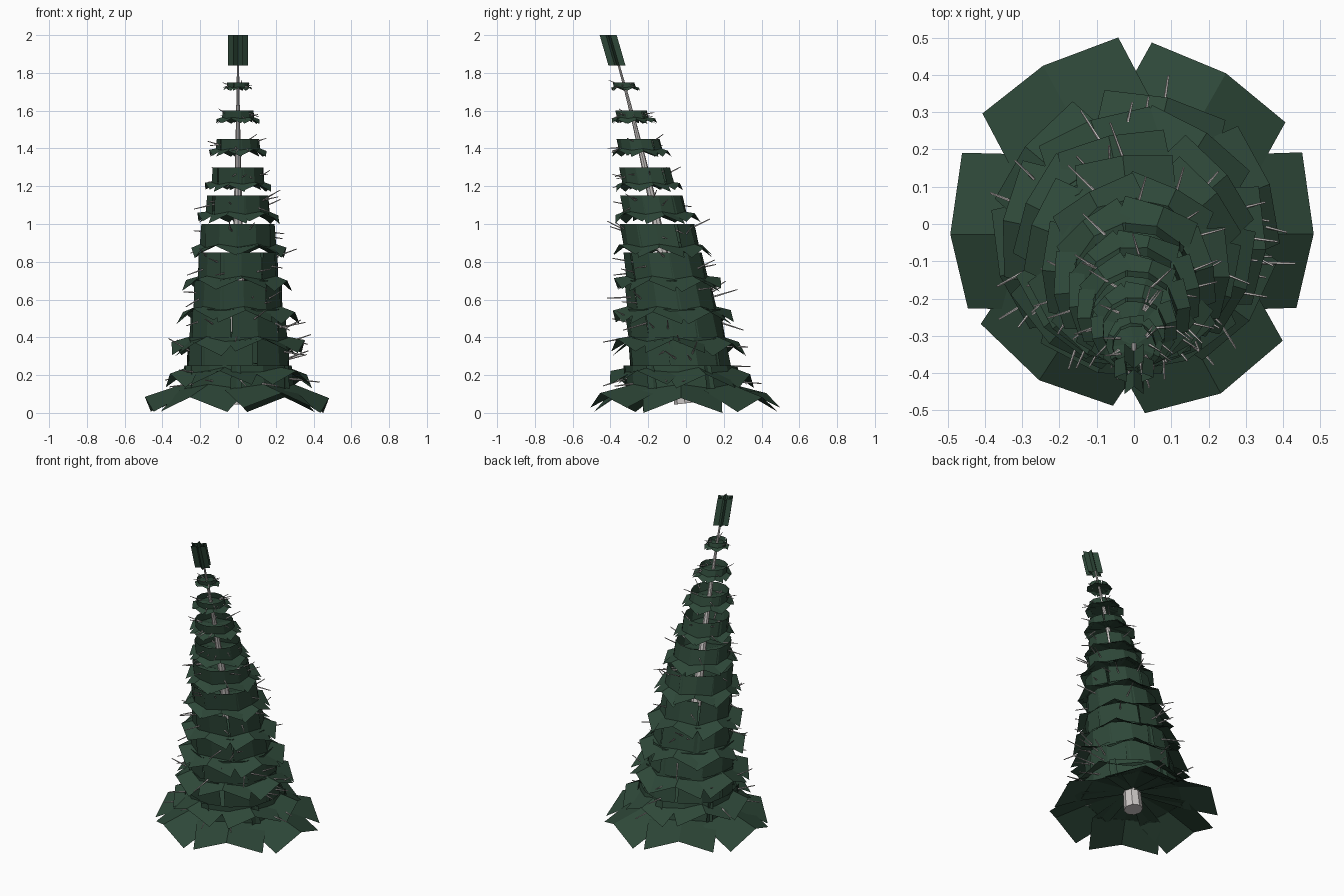
import bpy, math, random
from mathutils import Vector

if "Cube" in bpy.data.objects:
    bpy.data.objects.remove(bpy.data.objects["Cube"])

random.seed(4)


def material(name, rgb):
    m = bpy.data.materials.new(name)
    m.diffuse_color = (*rgb, 1)
    m.use_nodes = True
    m.node_tree.nodes["Principled BSDF"].inputs["Base Color"].default_value = m.diffuse_color
    return m


GREEN = material("dark_pine_green", (0.027, 0.064, 0.040))
BARK = material("pale_grey_bark", (0.60, 0.575, 0.56))


def lean(z):
    """y position of the bent trunk at height z"""
    return 0.0 - 0.105 * z - 0.048 * z * z


def add(name, verts, faces, mat):
    me = bpy.data.meshes.new(name)
    me.from_pydata(verts, [], faces)
    me.materials.append(mat)
    ob = bpy.data.objects.new(name, me)
    bpy.context.collection.objects.link(ob)
    return ob


def tube(verts, faces, pts, radii, n):
    """append a tapered n-sided tube along pts"""
    b = len(verts)
    for i, p in enumerate(pts):
        d = (pts[min(i + 1, len(pts) - 1)] - pts[max(i - 1, 0)]).normalized()
        u = d.orthogonal().normalized()
        if abs(d.z) > 0.8:
            u = d.cross(Vector((0, 1, 0))).normalized()
        v = d.cross(u)
        for k in range(n):
            a = 2 * math.pi * k / n
            verts.append(p + radii[i] * (math.cos(a) * u + math.sin(a) * v))
    for i in range(len(pts) - 1):
        for k in range(n):
            q = (k + 1) % n
            faces.append((b + i * n + k, b + i * n + q,
                          b + (i + 1) * n + q, b + (i + 1) * n + k))
    faces.append(tuple(b + k for k in reversed(range(n))))
    faces.append(tuple(b + (len(pts) - 1) * n + k for k in range(n)))


# bent tapering trunk
heights = [0.05 + 0.185 * i for i in range(11)]
tv, tf = [], []
tube(tv, tf, [Vector((0, lean(z), z)) for z in heights],
     [0.055 * (1 - z / 2) ** 1.4 + 0.004 for z in heights], 8)
add("trunk", tv, tf, BARK)

# foliage tiers: top height, wall radius, skirt radius, lowest height
tiers = [(0.25, 0.29, 0.50, 0.0), (0.40, 0.27, 0.385, 0.13),
         (0.55, 0.255, 0.355, 0.30), (0.70, 0.235, 0.32, 0.47),
         (0.85, 0.212, 0.29, 0.64), (1.00, 0.198, 0.255, 0.82),
         (1.15, 0.168, 0.225, 1.00), (1.30, 0.138, 0.178, 1.17),
         (1.45, 0.115, 0.155, 1.355), (1.60, 0.085, 0.12, 1.53),
         (1.75, 0.058, 0.075, 1.705)]

twig_v, twig_f = [], []
for t, (top, r, rs, low) in enumerate(tiers):
    verts, faces = [], []
    half = r * (0.72 if t == 0 else 0.62)
    drop = 0.27 * r
    fold = low + drop + 0.35 * (rs - r)
    start = 0 if t == 0 else random.uniform(0, 60)
    for c in range(6):
        a = math.radians(start + 60 * c + random.uniform(-4, 4))
        dz = 0 if c == 0 else random.uniform(0, 0.1 * r)
        out = rs * random.uniform(0.96, 1.01)

        def strip(rows):
            """card with a centre ridge; rows are (centre r, edge r, centre z, edge z, half width)"""
            b = len(verts)
            for rc, re, zc, ze, h in rows:
                for s, rad, z in ((-1, re, ze), (0, rc, zc), (1, re, ze)):
                    x = rad * math.cos(a) - s * h * math.sin(a)
                    y = rad * math.sin(a) + s * h * math.cos(a)
                    verts.append((x, y + lean(z), z))
            for i in range(len(rows) - 1):
                for k in (b + 3 * i, b + 3 * i + 1):
                    faces.append((k, k + 3, k + 4, k + 1))

        bend = (r * 1.02, r * 0.86, fold, fold - 0.4 * drop)
        # drooping branch card reaching from the trunk to the skirt
        strip([(0, 0, fold + 0.12 * r, fold + 0.08 * r, 0.02),
               (*bend, half),
               (out, out * 0.92, low + drop + dz, low + dz, half)])
        # upright needle wall standing on it
        strip([(r * 0.98, r * 0.86, top, top, half * 0.82),
               (*bend, half * 0.85)])
    add(f"foliage_tier_{t + 1}", verts, faces, GREEN)

    # bare twigs poking out through the foliage
    for c in range(9):
        a = random.uniform(0, 2 * math.pi)
        a2 = a + random.uniform(-0.3, 0.3)
        z0 = random.uniform(fold, 0.3 * fold + 0.7 * top)
        z1 = z0 + random.uniform(-0.3, 0.4) * r
        r1 = random.uniform(0.92, 1.12) * (rs if t else 0.40)
        p = Vector((0.7 * r * math.cos(a), 0.7 * r * math.sin(a) + lean(z0), z0))
        q = Vector((r1 * math.cos(a2), r1 * math.sin(a2) + lean(z0), z1))
        w = 0.003 + 0.014 * r
        tube(twig_v, twig_f, [p, q], [w, w * 0.4], 5)
add("twigs", twig_v, twig_f, BARK)

# star-shaped tuft at the tip
verts, faces = [], []
for z in (1.84, 2.0):
    for k in range(12):
        rad = 0.052 if k % 2 == 0 else 0.024
        a = math.pi * k / 6
        verts.append((rad * math.cos(a), rad * math.sin(a) + lean(z) - 0.01, z))
for k in range(12):
    q = (k + 1) % 12
    faces.append((k, q, 12 + q, 12 + k))
add("tip_tuft", verts, faces, GREEN)
